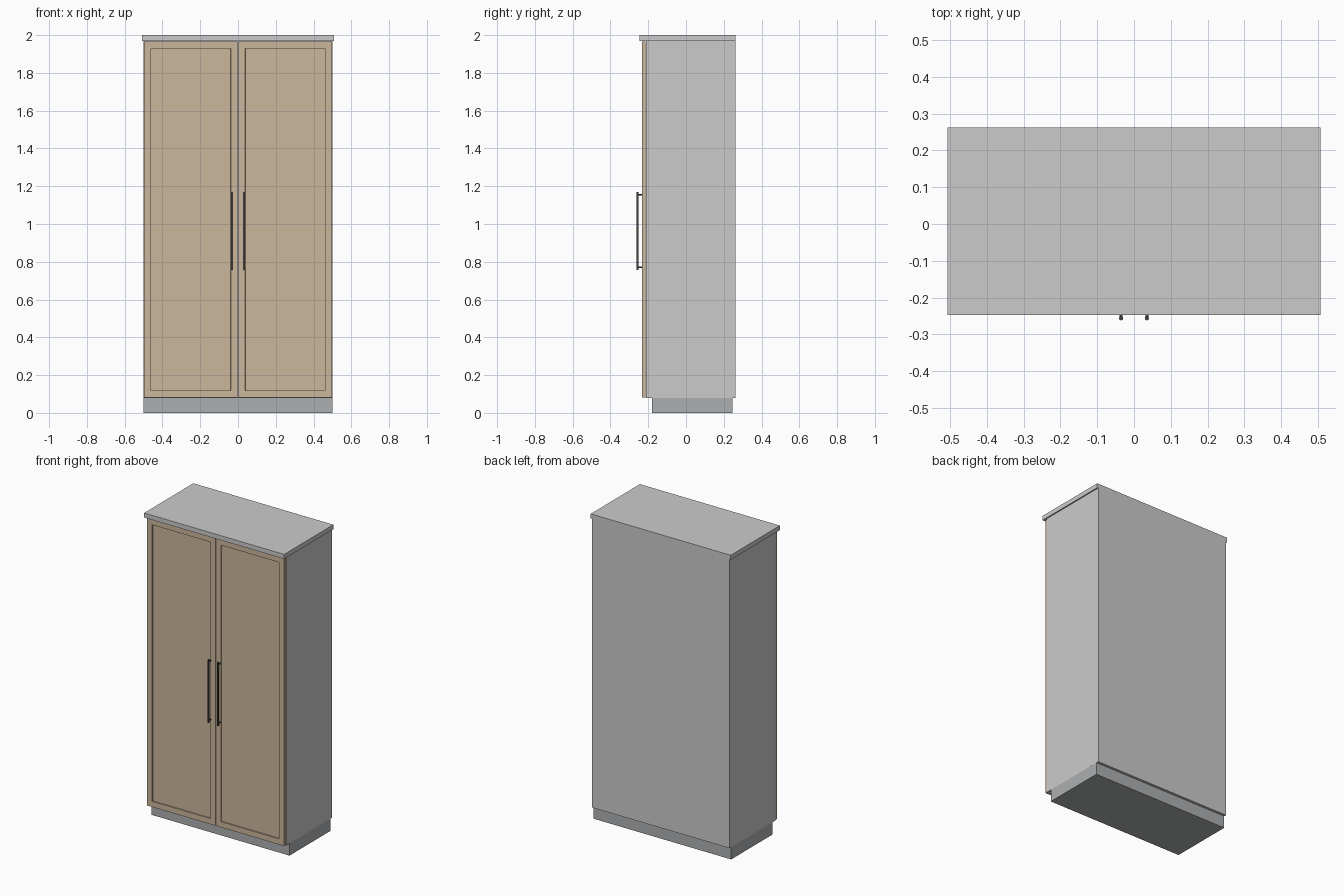
import bpy, bmesh
from math import pi
from mathutils import Vector

if "Cube" in bpy.data.objects:
    bpy.data.objects.remove(bpy.data.objects["Cube"])


def material(name, rgb):
    m = bpy.data.materials.new(name)
    m.diffuse_color = (*rgb, 1)
    m.use_nodes = True
    m.node_tree.nodes["Principled BSDF"].inputs["Base Color"].default_value = m.diffuse_color
    return m


oak = material("oak", (0.60, 0.47, 0.33))
dark_metal = material("dark_metal", (0.06, 0.06, 0.06))
plinth_grey = material("plinth_grey", (0.42, 0.43, 0.44))


def box(name, lo, hi, mat=None):
    lo, hi = Vector(lo), Vector(hi)
    bpy.ops.mesh.primitive_cube_add(size=1, location=(lo + hi) / 2)
    o = bpy.context.object
    o.name = name
    o.scale = hi - lo
    bpy.ops.object.transform_apply(location=False, rotation=False, scale=True)
    if mat:
        o.data.materials.append(mat)
    return o


def rod(name, centre, radius, length, rotation=(0, 0, 0)):
    bpy.ops.mesh.primitive_cylinder_add(vertices=16, radius=radius, depth=length,
                                        location=centre, rotation=rotation)
    o = bpy.context.object
    o.name = name
    o.data.materials.append(dark_metal)
    bpy.ops.object.shade_smooth_by_angle()


def shaker_door(name, x0, x1):
    # slab with a recessed front panel
    o = box(name, (x0, -0.232, 0.082), (x1, -0.214, 1.966), oak)
    bm = bmesh.new()
    bm.from_mesh(o.data)
    front = min(bm.faces, key=lambda f: f.calc_center_median().y)
    bmesh.ops.inset_region(bm, faces=[front], thickness=0.052)
    bmesh.ops.inset_region(bm, faces=[front], thickness=0.0005)
    bmesh.ops.translate(bm, verts=front.verts, vec=(0, 0.008, 0))
    bm.to_mesh(o.data)
    bm.free()


# carcass
box("plinth", (-0.499, -0.18, 0), (0.499, 0.245, 0.08), plinth_grey)
box("cabinet_body", (-0.499, -0.213, 0.08), (0.499, 0.262, 1.97))
box("top_board", (-0.507, -0.247, 1.97), (0.507, 0.262, 2.0))

# doors and handles, left and right
for side, s in (("left", -1), ("right", 1)):
    shaker_door(side + "_door", *sorted((s * 0.0015, s * 0.497)))
    x = s * 0.035
    rod(side + "_handle_bar", (x, -0.2565, 0.963), 0.0055, 0.414)
    for part, z in (("lower", 0.77), ("upper", 1.156)):
        rod(f"{side}_handle_{part}_post", (x, -0.239, z), 0.004, 0.035, (pi / 2, 0, 0))
